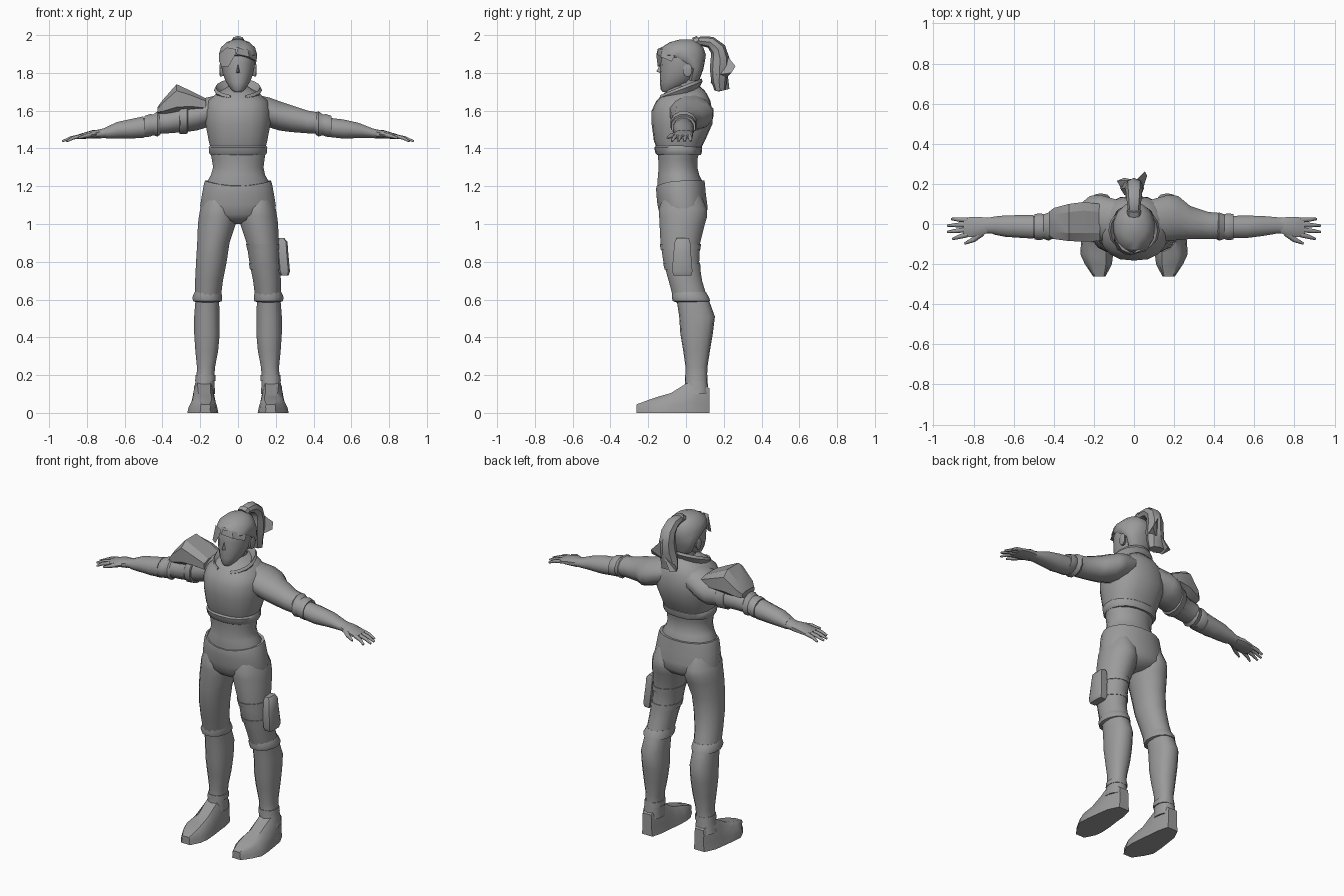
import bpy, bmesh, math
from mathutils import Vector

grey = bpy.data.materials.new("plain_grey")
grey.diffuse_color = (0.33, 0.33, 0.33, 1)


def finish(name, bm, mirror=False, angle=35):
    """Turn a bmesh into a smooth object with sharp creases."""
    for v in bm.verts:
        v.co.z = max(v.co.z, 0)
    bmesh.ops.recalc_face_normals(bm, faces=bm.faces)
    me = bpy.data.meshes.new(name)
    bm.to_mesh(me)
    bm.free()
    me.materials.append(grey)
    me.shade_smooth()
    me.set_sharp_from_angle(angle=math.radians(angle))
    ob = bpy.data.objects.new(name, me)
    bpy.context.collection.objects.link(ob)
    if mirror:
        ob.modifiers.new("mirror", 'MIRROR')
    return ob


def skin(bm, loops, caps=True):
    loops = [[bm.verts.new(p) for p in lp] for lp in loops]
    n = len(loops[0])
    for a, b in zip(loops, loops[1:]):
        for i in range(n):
            bm.faces.new((a[i], a[(i + 1) % n], b[(i + 1) % n], b[i]))
    if caps:
        bm.faces.new(loops[0])
        bm.faces.new(loops[-1])


def loft(name, axis, rings, n=14, p=1.0, mirror=False, angle=40):
    """Rings are (position on axis, min a, max a, min b, max b)."""
    loops = []
    for t, a0, a1, b0, b1 in rings:
        lp = []
        for i in range(n):
            w = 2 * math.pi * (i + 0.5) / n
            c, s = math.cos(w), math.sin(w)
            c, s = (math.copysign(abs(k) ** p, k) for k in (c, s))
            k = 1 / math.cos(math.pi / n) ** p
            a = (a0 + a1) / 2 + (a1 - a0) / 2 * max(-1, min(1, c * k))
            b = (b0 + b1) / 2 + (b1 - b0) / 2 * max(-1, min(1, s * k))
            lp.append({'x': (t, a, b), 'y': (a, t, b), 'z': (a, b, t)}[axis])
        loops.append(lp)
    bm = bmesh.new()
    skin(bm, loops)
    return finish(name, bm, mirror, angle)


def hull(name, pts, mirror=False, angle=30):
    bm = bmesh.new()
    for q in pts:
        bm.verts.new(q)
    bmesh.ops.convex_hull(bm, input=bm.verts)
    return finish(name, bm, mirror, angle)


def tube(name, path, n=6, mirror=False, angle=40):
    """Path points are (x, y, z, width radius, thickness radius)."""
    pts = [Vector(q[:3]) for q in path]
    loops = []
    for i, q in enumerate(path):
        d = (pts[min(i + 1, len(pts) - 1)] - pts[max(i - 1, 0)]).normalized()
        ref = Vector((1, 0, 0)) if abs(d.x) < 0.7 else Vector((0, 1, 0))
        u = (ref - d * ref.dot(d)).normalized()
        v = d.cross(u)
        loops.append([pts[i] + u * q[3] * math.cos(w) + v * q[4] * math.sin(w)
                      for w in (2 * math.pi * k / n for k in range(n))])
    bm = bmesh.new()
    skin(bm, loops)
    return finish(name, bm, mirror, angle)


# Bare waist, chest and jacket hem
loft("waist", 'z', [(1.16, -.17, .17, -.148, .09), (1.22, -.166, .166, -.152, .09),
                    (1.26, -.143, .143, -.148, .07), (1.30, -.132, .135, -.145, .06),
                    (1.34, -.138, .14, -.147, .06), (1.40, -.15, .15, -.152, .075)], 16)
loft("chest", 'z', [(1.40, -.145, .145, -.155, .08), (1.44, -.155, .155, -.17, .10),
                    (1.53, -.172, .172, -.182, .14), (1.60, -.172, .172, -.182, .138),
                    (1.65, -.16, .16, -.158, .13), (1.69, -.115, .115, -.12, .11),
                    (1.73, -.05, .05, -.07, .07)], 18, .85, angle=50)
loft("jacket_hem", 'z', [(1.365, -.145, .145, -.153, .078), (1.375, -.152, .152, -.162, .083),
                         (1.405, -.155, .155, -.168, .086), (1.42, -.145, .145, -.155, .075)], 18, .9)

# Neck and open flared collar
loft("neck", 'z', [(1.64, -.06, .06, -.07, .075), (1.70, -.048, .048, -.065, .06),
                   (1.78, -.05, .05, -.06, .06)], 10)
N = 14
collar = []
for rx, ry, z, tilt in [(.10, .085, 1.66, .03), (.128, .118, 1.71, .045),
                        (.118, .112, 1.725, .045), (.078, .075, 1.67, .03)]:
    lp = []
    for i in range(N + 1):
        w = math.radians(-70 + 320 * i / N)
        lp.append((rx * math.cos(w), -.03 + ry * math.sin(w), z + tilt * math.sin(w)))
    collar.append(lp)
bm = bmesh.new()
skin(bm, list(zip(*collar)))
finish("collar", bm)

# Head, nose, ears
loft("head", 'z', [(1.70, -.022, .022, -.125, -.07), (1.715, -.038, .038, -.135, -.04),
                   (1.75, -.063, .063, -.138, .03), (1.80, -.082, .082, -.137, .07),
                   (1.85, -.09, .09, -.134, .09), (1.90, -.092, .092, -.13, .09),
                   (1.94, -.08, .08, -.105, .08), (1.97, -.03, .03, -.04, .03)], 14)
hull("nose", [(0, -.157, 1.808), (0, -.13, 1.855), (.013, -.128, 1.80), (-.013, -.128, 1.80), (0, -.128, 1.795)])
loft("ear", 'x', [(.075, -.015, .02, 1.785, 1.83), (.094, -.015, .032, 1.78, 1.848),
                  (.098, -.005, .028, 1.79, 1.842)], 8, mirror=True)

# Hair cap, fringe and ponytail
loft("hair_cap", 'z', [(1.76, -.055, .055, .0, .07), (1.82, -.09, .09, .01, .092),
                       (1.86, -.097, .097, -.06, .10), (1.895, -.102, .102, -.142, .105),
                       (1.935, -.09, .09, -.13, .092), (1.963, -.06, .06, -.085, .065),
                       (1.977, -.02, .02, -.03, .03)], 14)
hull("fringe_left", [(-.10, -.07, 1.90), (-.06, -.13, 1.935), (-.01, -.15, 1.925), (-.015, -.157, 1.895),
                     (-.05, -.15, 1.835), (-.085, -.125, 1.835), (-.10, -.08, 1.86), (-.05, -.11, 1.86)])
hull("fringe_right", [(0, -.147, 1.93), (-.01, -.152, 1.90), (.06, -.135, 1.885), (.098, -.075, 1.86),
                      (.10, -.06, 1.89), (.05, -.125, 1.925), (.04, -.1, 1.9)])
tube("ponytail", [(0, .05, 1.955, .025, .022), (0, .08, 1.968, .032, .025), (0, .13, 1.962, .038, .032),
                  (0, .17, 1.925, .042, .042), (0, .18, 1.875, .045, .05), (0, .178, 1.82, .05, .052),
                  (-.01, .175, 1.76, .055, .042), (-.015, .18, 1.71, .055, .03)], 8)
hull("ponytail_side_tip", [(.0, .15, 1.85), (.0, .21, 1.90), (.055, .262, 1.835), (.065, .24, 1.80),
                           (.0, .20, 1.76), (.04, .16, 1.79)])
hull("ponytail_low_tip", [(0, .15, 1.80), (0, .22, 1.80), (-.085, .215, 1.72), (-.06, .17, 1.70),
                          (-.05, .23, 1.715), (-.02, .13, 1.75)])
tube("hair_tie", [(0, .045, 1.96, .034, .028), (0, .07, 1.973, .034, .026)], 8)

# Sleeves, cuffs, forearms
loft("sleeve", 'x', [(.08, -.09, .12, 1.54, 1.69), (.17, -.085, .145, 1.51, 1.668),
                     (.22, -.08, .14, 1.495, 1.65), (.28, -.075, .09, 1.487, 1.63),
                     (.37, -.075, .06, 1.48, 1.60), (.43, -.075, .055, 1.478, 1.59)], 12, mirror=True, angle=50)
loft("sleeve_cuff", 'x', [(.41, -.075, .05, 1.475, 1.585), (.425, -.083, .058, 1.463, 1.597),
                          (.45, -.075, .048, 1.47, 1.58), (.465, -.08, .053, 1.463, 1.582),
                          (.495, -.078, .05, 1.46, 1.572), (.49, -.065, .035, 1.47, 1.56)], 12, mirror=True)
loft("forearm", 'x', [(.46, -.068, .04, 1.463, 1.565), (.56, -.07, .042, 1.452, 1.553),
                      (.64, -.06, .04, 1.455, 1.535), (.71, -.048, .034, 1.455, 1.507),
                      (.75, -.046, .03, 1.452, 1.497)], 12, mirror=True, angle=60)

# Hands with separate fingers
loft("palm", 'x', [(.73, -.045, .03, 1.453, 1.50), (.77, -.06, .036, 1.452, 1.497),
                   (.82, -.066, .034, 1.451, 1.482), (.85, -.06, .028, 1.449, 1.472)], 10, .8, mirror=True)
for nm, y, ty, tx in [("index", -.053, -.075, .905), ("middle", -.028, -.04, .93),
                      ("ring", -.003, -.008, .93), ("little", .02, .025, .91)]:
    tube(nm + "_finger", [(.83, y, 1.465, .013, .012), ((.84 + tx) / 2, (y + ty) / 2, 1.456, .011, .010),
                          (tx, ty, 1.438, .006, .006)], mirror=True, angle=65)
tube("thumb", [(.76, -.045, 1.475, .018, .015), (.80, -.078, 1.468, .013, .012),
               (.845, -.098, 1.455, .006, .006)], mirror=True, angle=65)

# Shoulder armour and bracer on one arm
loft("shoulder_pad", 'x', [(-.425, -.055, .06, 1.585, 1.62), (-.40, -.075, .08, 1.58, 1.655),
                           (-.325, -.085, .10, 1.585, 1.74), (-.25, -.088, .11, 1.60, 1.705),
                           (-.17, -.085, .10, 1.60, 1.665)], 8, .65, angle=20)
loft("pad_strap", 'x', [(-.31, -.08, .085, 1.478, 1.63), (-.305, -.085, .092, 1.475, 1.635),
                        (-.27, -.085, .105, 1.478, 1.645), (-.265, -.08, .10, 1.485, 1.64)], 12)
loft("bracer", 'x', [(-.70, -.052, .037, 1.452, 1.512), (-.64, -.064, .043, 1.452, 1.54),
                     (-.50, -.073, .045, 1.455, 1.57)], 12, angle=45)

# Trousers: hips with a dipped front waistline, straight into the legs
hips = loft("hips", 'z', [(1.23, -.174, .174, -.156, .098), (1.215, -.18, .18, -.158, .10),
                          (1.16, -.19, .19, -.157, .105), (1.10, -.20, .20, -.151, .113),
                          (1.05, -.198, .198, -.139, .112), (1.02, -.13, .13, -.115, .09),
                          (1.00, -.04, .04, -.06, .05)], 20, .95, angle=60)
for v in hips.data.vertices:
    if v.co.z > 1.2 and v.co.y < -.03:
        v.co.z -= .03 * (1 - (v.co.x / .18) ** 2)
loft("trouser_leg", 'z', [(1.15, .04, .175, -.12, .08), (1.08, .012, .200, -.143, .110),
                          (1.04, .006, .207, -.142, .112), (1.00, .012, .212, -.14, .10),
                          (.90, .045, .216, -.135, .075), (.80, .06, .222, -.12, .07),
                          (.70, .08, .227, -.092, .085), (.60, .092, .23, -.065, .115)],
     16, mirror=True, angle=60)
loft("knee_cuff", 'z', [(.64, .088, .229, -.072, .105), (.612, .084, .242, -.075, .122),
                        (.592, .086, .238, -.07, .128), (.585, .105, .22, -.05, .11)], 14, mirror=True)

# Boots: shaft with full calf, ankle band, wedge foot
loft("boot_shaft", 'z', [(.60, .10, .225, -.05, .12), (.51, .098, .232, -.036, .153),
                         (.42, .097, .232, -.03, .142), (.33, .105, .226, -.015, .127),
                         (.24, .122, .217, -.002, .113), (.19, .125, .22, -.002, .112),
                         (.10, .122, .238, -.01, .12)], 14, .9, mirror=True, angle=50)
loft("ankle_band", 'z', [(.20, .118, .224, -.005, .113), (.17, .118, .227, -.006, .115)], 14, .9, mirror=True)
foot = []
for y, x0, x1, t0, t1, z in [(.125, .14, .212, .15, .205, .13), (.06, .123, .243, .14, .222, .17),
                             (0, .118, .252, .145, .215, .155), (-.08, .108, .263, .145, .21, .105),
                             (-.15, .104, .268, .14, .215, .085), (-.20, .11, .245, .14, .21, .068),
                             (-.262, .142, .203, .15, .195, .045)]:
    foot.append([(x0, y, 0), (x1, y, 0), (x1 - .006, y, z * .35), ((x1 + t1) / 2, y, z * .8), (t1, y, z),
                 (t0, y, z), ((x0 + t0) / 2, y, z * .8), (x0 + .006, y, z * .35)])
bm = bmesh.new()
skin(bm, foot)
finish("boot_foot", bm, True)

# Thigh straps and pouch
loft("upper_strap", 'z', [(.895, .042, .220, -.139, .079), (.865, .049, .222, -.134, .077)], 16)
loft("lower_strap", 'z', [(.79, .058, .227, -.121, .075), (.76, .063, .229, -.113, .078)], 16)
loft("thigh_pouch", 'z', [(.925, .212, .245, -.05, .015), (.905, .207, .262, -.06, .022),
                          (.85, .207, .266, -.066, .026), (.75, .215, .275, -.074, .034),
                          (.728, .225, .268, -.065, .028)], 8, .4)
